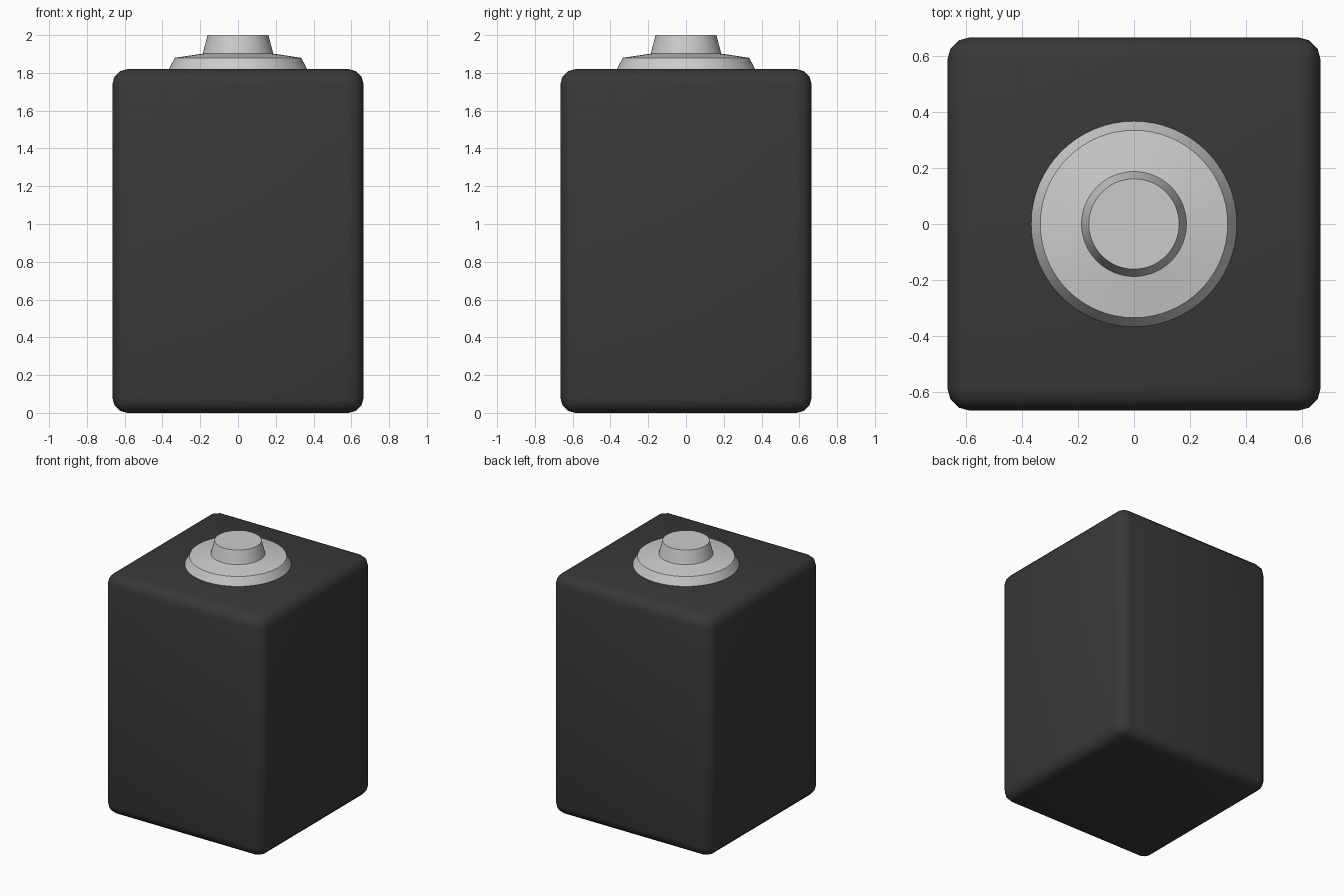
import bpy, bmesh
from math import radians, cos, sin, tau

if "Cube" in bpy.data.objects:
    bpy.data.objects.remove(bpy.data.objects["Cube"])


def make_object(name, bm, angle, material=None):
    bmesh.ops.recalc_face_normals(bm, faces=bm.faces)
    mesh = bpy.data.meshes.new(name)
    bm.to_mesh(mesh)
    bm.free()
    obj = bpy.data.objects.new(name, mesh)
    bpy.context.collection.objects.link(obj)
    if material:
        mesh.materials.append(material)
    bpy.ops.object.select_all(action='DESELECT')
    obj.select_set(True)
    bpy.context.view_layer.objects.active = obj
    bpy.ops.object.shade_smooth_by_angle(angle=radians(angle))
    return obj


dark = bpy.data.materials.new("dark_casing")
dark.diffuse_color = (0.04, 0.04, 0.04, 1)
dark.use_nodes = True
dark.node_tree.nodes["Principled BSDF"].inputs["Base Color"].default_value = dark.diffuse_color

# Casing: tall block with rounded edges
W, H = 1.33, 1.82
bm = bmesh.new()
bmesh.ops.create_cube(bm, size=1)
bmesh.ops.scale(bm, vec=(W, W, H), verts=bm.verts)
bmesh.ops.translate(bm, vec=(0, 0, H / 2), verts=bm.verts)
bmesh.ops.bevel(bm, geom=bm.edges[:], offset=0.08, segments=3,
                profile=0.5, affect='EDGES')
make_object("casing", bm, 40, dark)


# Terminal: flange and raised contact turned from one profile
profile = [(0.369, 1.815), (0.334, 1.88), (0.187, 1.902), (0.161, 2.0)]
N = 64
bm = bmesh.new()
rings = [[bm.verts.new((r * cos(tau * i / N), r * sin(tau * i / N), z))
          for i in range(N)] for r, z in profile]
for low, high in zip(rings, rings[1:]):
    for i in range(N):
        j = (i + 1) % N
        bm.faces.new((low[i], low[j], high[j], high[i]))
bm.faces.new(rings[-1])
bm.faces.new(rings[0][::-1])
make_object("terminal", bm, 30)
